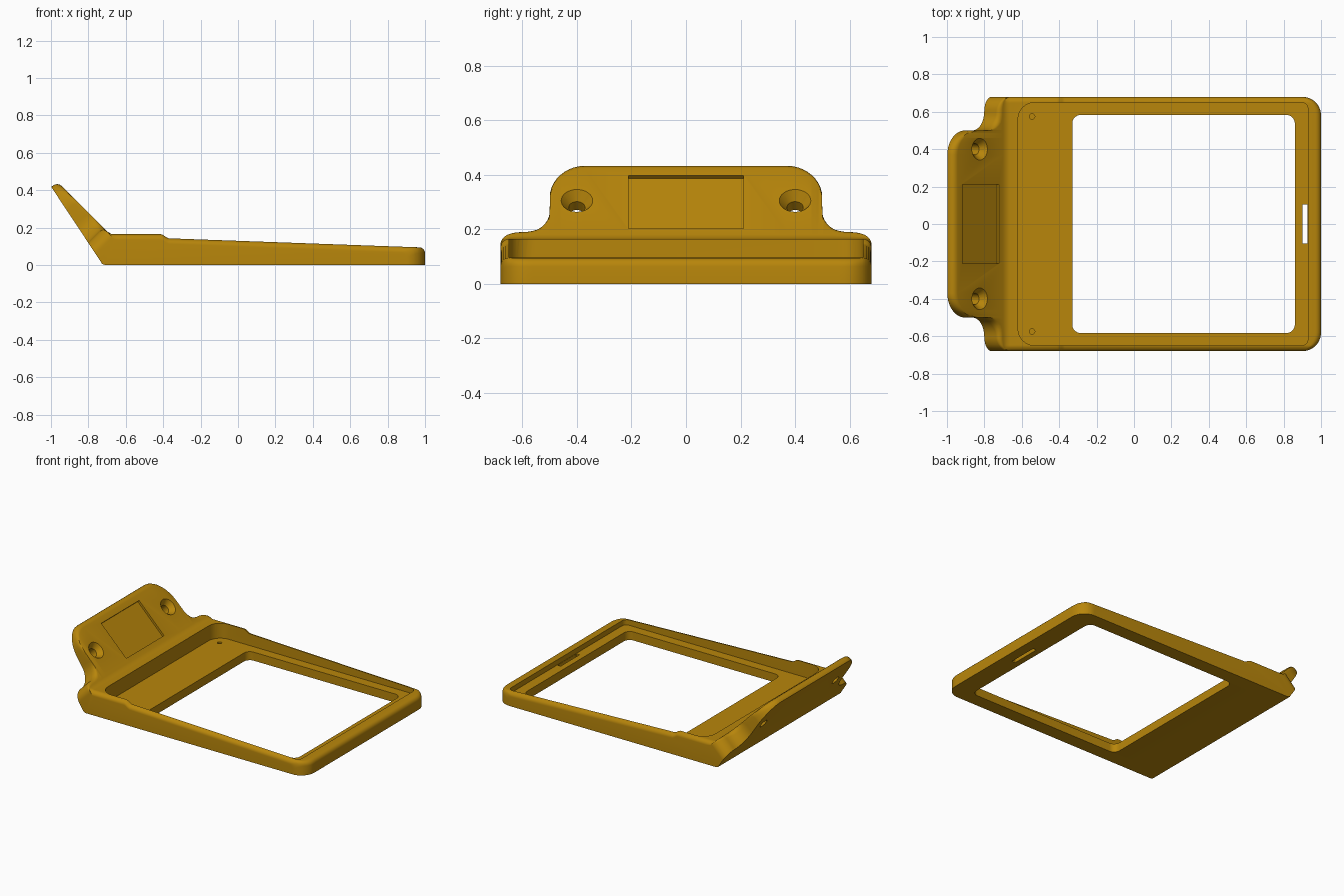
import bpy, bmesh, math
from mathutils import Matrix, Vector

if "Cube" in bpy.data.objects:
    bpy.data.objects.remove(bpy.data.objects["Cube"])

gold = bpy.data.materials.new("golden_yellow")
gold.diffuse_color = (0.479, 0.238, 0.0033, 1)
gold.use_nodes = True
gold.node_tree.nodes["Principled BSDF"].inputs["Base Color"].default_value = gold.diffuse_color


def make_object(name, bm):
    bmesh.ops.recalc_face_normals(bm, faces=bm.faces)
    me = bpy.data.meshes.new(name)
    bm.to_mesh(me)
    bm.free()
    me.materials.append(gold)
    ob = bpy.data.objects.new(name, me)
    bpy.context.collection.objects.link(ob)
    return ob


def loft(name, rings):
    """Skin a list of equal-length point rings and cap both ends."""
    bm = bmesh.new()
    rows = [[bm.verts.new(p) for p in ring] for ring in rings]
    n = len(rows[0])
    for a, b in zip(rows, rows[1:]):
        for i in range(n):
            j = (i + 1) % n
            bm.faces.new((a[i], a[j], b[j], b[i]))
    bm.faces.new(rows[0])
    bm.faces.new(rows[-1][::-1])
    return make_object(name, bm)


def quarter(t):
    return math.sqrt(max(0.0, 1 - t * t))


def plate_reach(a):
    """Height of the tilted plate along its own slope at half width a."""
    if a <= 0.37:
        return 1.415
    if a < 0.4995:
        return 1.18 + 0.235 * quarter((a - 0.37) / 0.13)
    if a < 0.6:
        return 0.92 + 0.16 * (1 - quarter((0.6 - a) / 0.1))
    return 0.82 + 0.10 * quarter((a - 0.6) / 0.08)


FRONT = -0.52   # plate front plane: x + z = FRONT
R = 0.03        # rim rounding


def section(y):
    a = abs(y)
    drop = R * (1 - quarter(max(0, a - 0.648) / 0.032))
    xm = 0.9 + 0.1 * quarter(max(0, a - 0.58) / 0.1)
    u = plate_reach(a)
    top = 0.165 - drop
    slope = lambda x: 0.143 - 0.036 * (x + 0.37) - drop
    pts = [(-0.735, 0.02), (-0.728, 0.007), (-0.71, 0), (xm, 0)]
    # rounded far end of the rim
    for k in range(6):
        t = k / 5 * math.pi / 2
        x = xm - R * (1 - math.cos(t))
        pts.append((x, slope(x) - R * (1 - math.sin(t))))
    pts += [(-0.37, slope(-0.37)), (-0.385, 0.15 - drop), (-0.4, 0.161 - drop),
            (-0.412, top)]
    # blend from the flat top into the plate
    xa = FRONT - top
    u0 = top - xa
    pts += [(xa + 0.02, top), (xa + 0.006, top + 0.002)]
    f = min(0.05, (u - u0) * 0.5)
    blend = u0 + min(0.03, (u - u0) * 0.3)
    pts.append(((FRONT - blend) / 2, (FRONT + blend) / 2))
    # rounded plate edge
    for k in range(5):
        t = k / 4 * math.pi / 2
        uu = u - f * (1 - math.sin(t))
        c = FRONT - f * (1 - math.cos(t))
        pts.append(((c - uu) / 2, (c + uu) / 2))
    zb = (u - 0.7218) / 1.6625
    pts.append((-0.735 - 0.6625 * (zb - 0.02), zb))
    return [(x, y, z) for x, z in pts]


# Frame body: cross-sections lofted across the width
half = [0.0, 0.2, 0.37]
half += [0.37 + 0.129 * math.sin(k / 10 * math.pi / 2) for k in range(1, 11)]
half += [0.6 - 0.1 * math.cos(k / 8 * math.pi / 2) for k in range(0, 9)]
half += [0.6 + 0.08 * math.sin(k / 12 * math.pi / 2) for k in range(1, 13)]
half += [0.648, 0.655, 0.67]
half = sorted(set(round(v, 5) for v in half))
ys = [-v for v in reversed(half[1:])] + half
body = loft("display_frame", [section(y) for y in ys])


def rounded_prism(name, x0, x1, w, r0, r1, z0, z1):
    """Upright block with corner radius r0 at x0 and r1 at x1."""
    ring = []
    for cx, cy, r, start in ((x1 - r1, w - r1, r1, 0), (x0 + r0, w - r0, r0, 90),
                             (x0 + r0, r0 - w, r0, 180), (x1 - r1, r1 - w, r1, 270)):
        for k in range(9):
            t = math.radians(start + k * 11.25)
            ring.append((cx + r * math.cos(t), cy + r * math.sin(t)))
    return loft(name, [[(x, y, z) for x, y in ring] for z in (z0, z1)])


def lathe(name, profile, matrix, n=32):
    """Turned cutter from (radius, height) pairs."""
    rings = [[matrix @ Vector((r * math.cos(2 * math.pi * i / n),
                               r * math.sin(2 * math.pi * i / n), h))
              for i in range(n)] for r, h in profile]
    return loft(name, rings)


# Cutters: pocket, window and cable slot
cutters = [
    rounded_prism("pocket_cutter", -0.62, 0.93, 0.65, 0.09, 0.035, 0.06, 0.5),
    rounded_prism("window_cutter", -0.33, 0.86, 0.583, 0.045, 0.045, -0.1, 0.3),
    rounded_prism("slot_cutter", 0.902, 0.928, 0.105, 0.003, 0.003, -0.1, 0.3),
]

# Screw holes square to the plate, and small blind pilot holes in the floor
tilt = Matrix.Rotation(math.radians(45), 4, 'Y')
for s in (-1, 1):
    place = Matrix.Translation((-0.825, s * 0.4, 0.305)) @ tilt
    cutters.append(lathe("screw_cutter", [(0.03, -0.3), (0.03, -0.035), (0.058, 0),
                                          (0.058, 0.1)], place))
    cutters.append(lathe("pilot_cutter", [(0.015, 0.04), (0.015, 0.1)],
                         Matrix.Translation((-0.545, s * 0.575, 0)), 16))

# Shallow label recess on the plate
bm = bmesh.new()
bmesh.ops.create_cube(bm, size=1, matrix=Matrix.Translation((-0.82, 0, 0.3)) @ tilt
                      @ Matrix.Translation((0, 0, 0.035))
                      @ Matrix.Diagonal((0.275, 0.42, 0.1, 1)))
cutters.append(make_object("recess_cutter", bm))

bpy.context.view_layer.objects.active = body
body.select_set(True)
for c in cutters:
    mod = body.modifiers.new("cut", 'BOOLEAN')
    mod.operation = 'DIFFERENCE'
    mod.solver = 'EXACT'
    mod.object = c
    bpy.ops.object.modifier_apply(modifier=mod.name)
    bpy.data.objects.remove(c)

bpy.ops.object.shade_smooth_by_angle(angle=math.radians(30))
